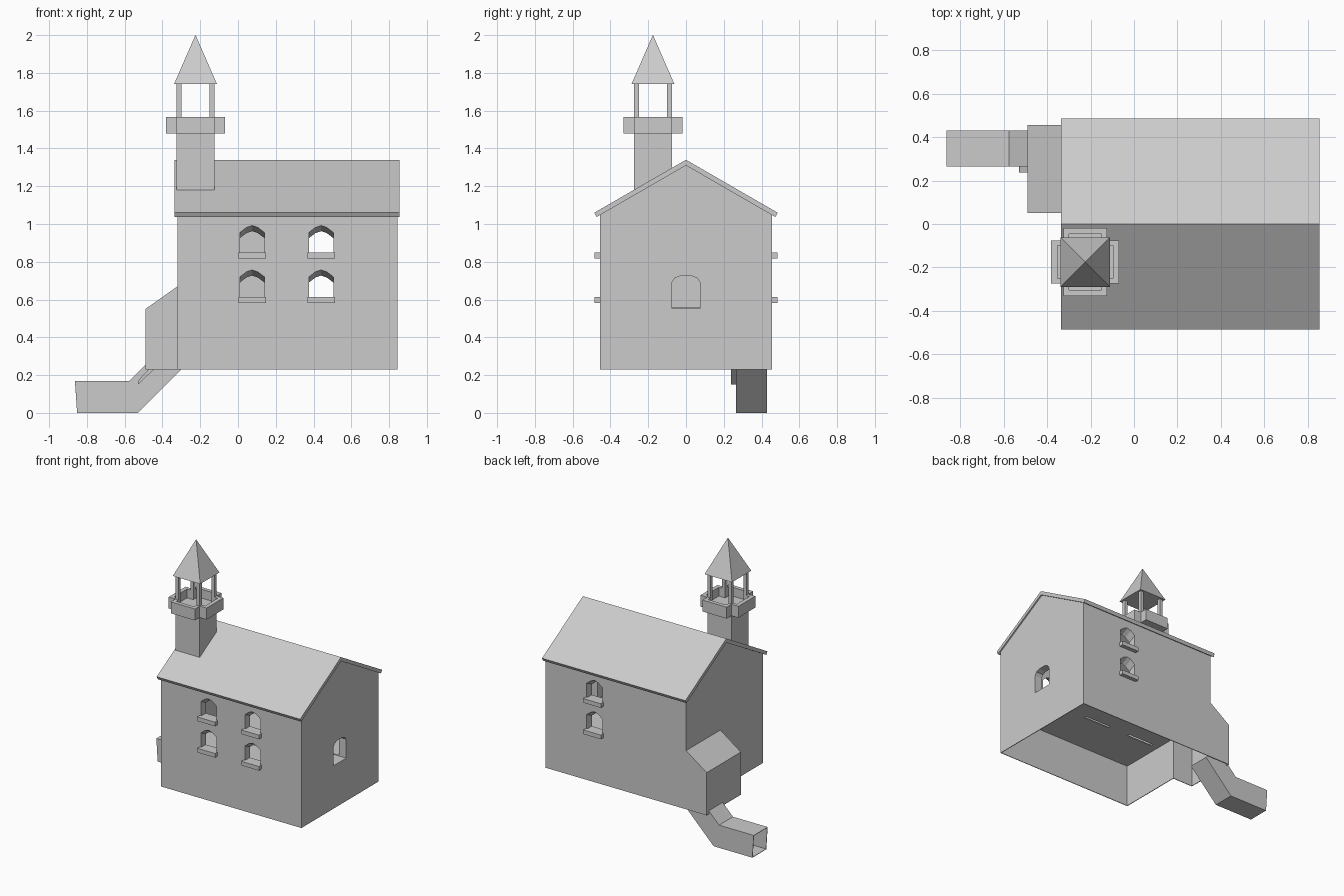
import bpy, bmesh
from mathutils import Vector

if "Cube" in bpy.data.objects:
    bpy.data.objects.remove(bpy.data.objects["Cube"])

grey = bpy.data.materials.new("light_grey")
grey.diffuse_color = (0.6, 0.6, 0.6, 1)
grey.use_nodes = True
grey.node_tree.nodes["Principled BSDF"].inputs["Base Color"].default_value = grey.diffuse_color


def place(axis, p, t):
    """Profile point p at distance t along an axis."""
    return {"x": (t, p[0], p[1]), "y": (p[0], t, p[1]), "z": (p[0], p[1], t)}[axis]


def loft(name, axis, sections, caps=True):
    """Join equal-length profiles, given as (distance, points), into a mesh."""
    bm = bmesh.new()
    rings = [[bm.verts.new(place(axis, p, t)) for p in pts] for t, pts in sections]
    n = len(rings[0])
    for a, b in zip(rings, rings[1:]):
        for i in range(n):
            j = (i + 1) % n
            bm.faces.new((a[i], a[j], b[j], b[i]))
    if caps:
        bm.faces.new(rings[0])
        bm.faces.new(rings[-1])
    bmesh.ops.recalc_face_normals(bm, faces=bm.faces)
    mesh = bpy.data.meshes.new(name)
    bm.to_mesh(mesh)
    bm.free()
    ob = bpy.data.objects.new(name, mesh)
    mesh.materials.append(grey)
    bpy.context.collection.objects.link(ob)
    return ob


def prism(name, axis, pts, a, b):
    return loft(name, axis, [(a, pts), (b, pts)])


def box(name, x0, x1, y0, y1, z0, z1):
    return prism(name, "z", [(x0, y0), (x1, y0), (x1, y1), (x0, y1)], z0, z1)


def apply_mods(ob):
    bpy.context.view_layer.objects.active = ob
    for m in list(ob.modifiers):
        bpy.ops.object.modifier_apply(modifier=m.name)


def cut(ob, *cutters):
    for c in cutters:
        m = ob.modifiers.new("cut", "BOOLEAN")
        m.operation, m.solver, m.object = "DIFFERENCE", "EXACT", c
    apply_mods(ob)
    for c in cutters:
        bpy.data.objects.remove(c)


# Tower position
TX, TY = -0.225, -0.175


def gable(w, z0, eave, ridge):
    return [(-w, z0), (w, z0), (w, eave), (0, ridge), (-w, eave)]


# House: hollow upper room over an open-bottomed lower room
house = prism("house_walls", "x", gable(0.455, 0.23, 1.048, 1.31), -0.32, 0.845)
cutters = [
    prism("upper_room", "x", gable(0.395, 0.557, 1.06, 1.285), -0.26, 0.785),
    box("lower_room", -0.315, 0.84, -0.45, 0.45, 0.1, 0.55),
    box("annex_passage", -0.4, -0.28, 0.055, 0.45, 0.09, 0.545),
]
for x in (-0.15, 0.244):
    cutters.append(box("floor_slot", x - 0.11, x + 0.11, -0.12, -0.1, 0.5, 0.6))


# Arched windows whose heads slope down inwards
def window(x, z, side):
    def arch(drop):
        return [(x - 0.065, z), (x + 0.065, z), (x + 0.065, z + 0.11 - drop),
                (x + 0.03, z + 0.137 - drop), (x, z + 0.147 - drop),
                (x - 0.03, z + 0.137 - drop), (x - 0.065, z + 0.11 - drop)]
    cutters.append(loft("window_cutter", "y", [(side * 0.515, arch(-0.03)),
                                               (side * 0.375, arch(0.04))]))
    box("window_sill", x - 0.073, x + 0.073, *sorted((side * 0.45, side * 0.485)),
        z - 0.027, z + 0.004)


for z in (0.61, 0.845):
    for x, side in ((0.075, -1), (0.44, -1), (0.44, 1)):
        window(x, z, side)

# Round-headed opening in the gable end
cutters.append(prism("door_cutter", "x", [
    (-0.075, 0.552), (0.075, 0.552), (0.075, 0.69), (0.06, 0.713), (0.03, 0.725),
    (-0.03, 0.725), (-0.06, 0.713), (-0.075, 0.69)], 0.7, 0.9))
cut(house, *cutters)

# Roof
prism("roof", "x", [(-0.485, 1.06), (0, 1.34), (0.485, 1.06),
                    (0.473, 1.037), (0, 1.31), (-0.473, 1.037)], -0.335, 0.855)

# Lean-to annex, hollow and open below
annex = prism("annex", "y", [(-0.49, 0.23), (-0.49, 0.55), (-0.32, 0.67), (-0.32, 0.23)],
              0.05, 0.455)
cut(annex, box("annex_room", -0.485, -0.2, 0.055, 0.45, 0.1, 0.545))

# Chute: bent square tube, open at both ends
chute = bpy.data.objects.new("chute", bpy.data.meshes.new("chute"))
bpy.context.collection.objects.link(chute)
bm = bmesh.new()
rings = []
for (bx, bz), (tx, tz) in (((-0.852, 0), (-0.863, 0.17)), ((-0.53, 0), (-0.575, 0.17)),
                           ((-0.30, 0.23), (-0.42, 0.325))):
    rings.append([bm.verts.new(v) for v in ((bx, 0.265, bz), (bx, 0.43, bz),
                                            (tx, 0.43, tz), (tx, 0.265, tz))])
for a, b in zip(rings, rings[1:]):
    for i in range(4):
        j = (i + 1) % 4
        bm.faces.new((a[i], a[j], b[j], b[i]))
bmesh.ops.recalc_face_normals(bm, faces=bm.faces)
# make sure the normals point out of the tube
bm.normal_update()
low = min(bm.faces, key=lambda f: f.calc_center_median().z)
if low.normal.dot(Vector((0, 0, -1))) < 0:
    bmesh.ops.reverse_faces(bm, faces=bm.faces)
bm.to_mesh(chute.data)
bm.free()
chute.data.materials.append(grey)
m = chute.modifiers.new("wall", "SOLIDIFY")
m.thickness, m.offset = 0.005, -1
apply_mods(chute)

# Small bracket beside the chute
prism("chute_bracket", "y", [(-0.53, 0.15), (-0.525, 0.175), (-0.465, 0.24), (-0.435, 0.24)],
      0.237, 0.266)

# Tower shaft, foot following the roof slope
prism("tower_shaft", "x", [(TY - 0.1, 1.17), (TY + 0.1, 1.285),
                           (TY + 0.1, 1.49), (TY - 0.1, 1.49)], TX - 0.1, TX + 0.1)


# Cross-shaped balcony with a recessed floor
def cross(w, r):
    pts = [(w, r), (w, w), (r, w), (r, -w), (w, -w), (w, -r),
           (-w, -r), (-w, -w), (-r, -w), (-r, w), (-w, w), (-w, r)]
    return [(TX + x, TY + y) for x, y in pts]


balcony = prism("balcony", "z", cross(0.1, 0.157), 1.48, 1.566)
cut(balcony, prism("balcony_recess", "z", cross(0.075, 0.128), 1.5, 1.7))

# Four belfry posts
for sx in (-1, 1):
    for sy in (-1, 1):
        x, y = TX + sx * 0.0875, TY + sy * 0.0875
        box("belfry_post", x - 0.0125, x + 0.0125, y - 0.0125, y + 0.0125, 1.49, 1.745)


# Pyramid spire
def square(r):
    return [(TX - r, TY - r), (TX + r, TY - r), (TX + r, TY + r), (TX - r, TY + r)]


loft("spire", "z", [(1.74, square(0.114)), (2.0, square(0.0005))])
